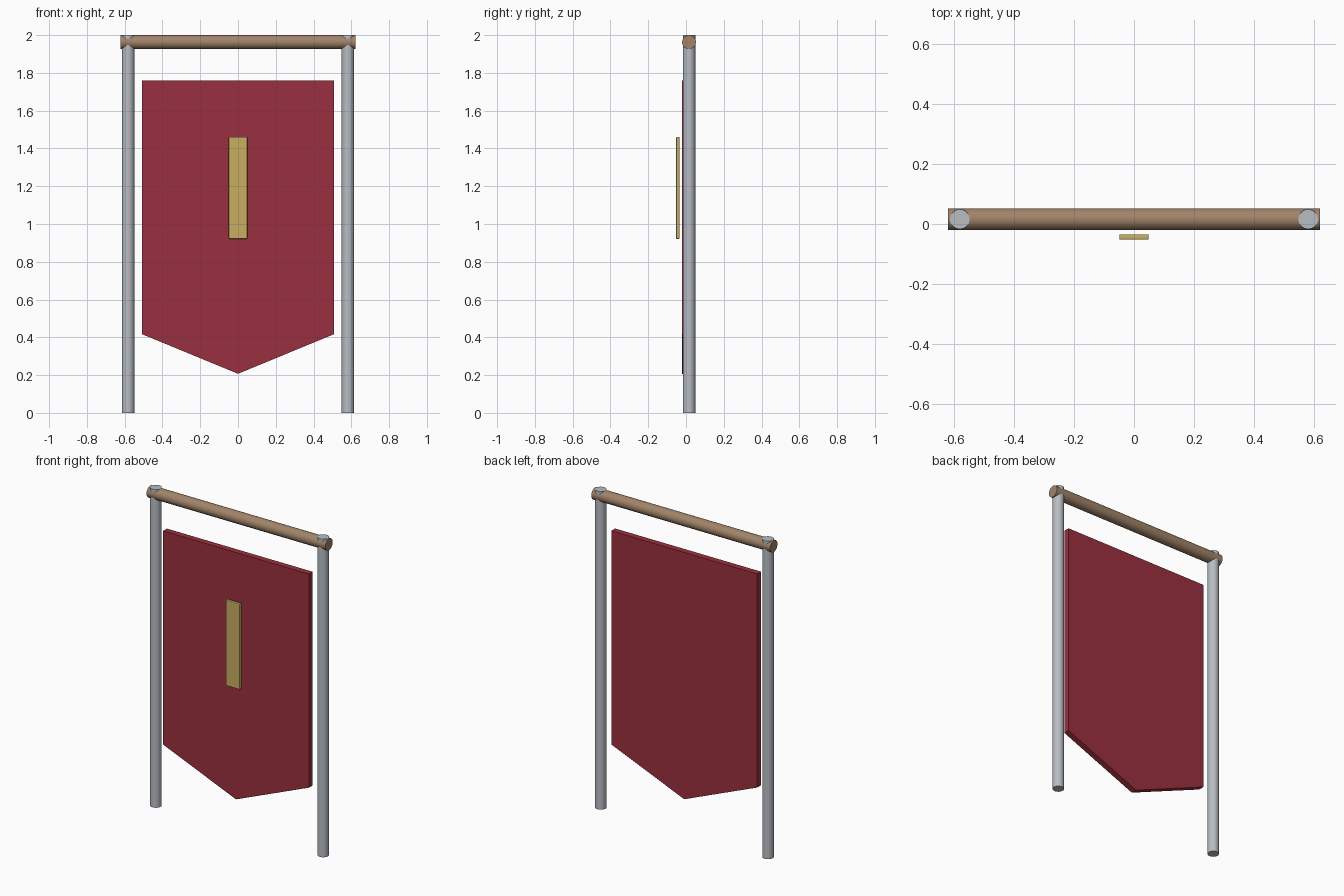
import bpy, bmesh
from math import pi, radians

if "Cube" in bpy.data.objects:
    bpy.data.objects.remove(bpy.data.objects["Cube"])

FRAME_Y = 0.016


def paint(obj, name, color):
    mat = bpy.data.materials.get(name) or bpy.data.materials.new(name)
    mat.diffuse_color = (*color, 1)
    mat.use_nodes = True
    mat.node_tree.nodes["Principled BSDF"].inputs["Base Color"].default_value = mat.diffuse_color
    obj.data.materials.append(mat)


def rod(name, radius, length, location, rotation=(0, 0, 0)):
    bpy.ops.mesh.primitive_cylinder_add(vertices=32, radius=radius, depth=length,
                                        location=location, rotation=rotation)
    obj = bpy.context.object
    obj.name = name
    bpy.ops.object.shade_smooth_by_angle(angle=radians(30))
    return obj


# Upright posts
for side, label in ((-1, "left"), (1, "right")):
    post = rod(f"{label}_post", 0.033, 2.0, (side * 0.582, FRAME_Y, 1.0))
    paint(post, "metal", (0.48, 0.51, 0.55))

# Wooden crossbar
bar = rod("crossbar", 0.0365, 1.244, (0, FRAME_Y, 1.963), (0, pi / 2, 0))
paint(bar, "wood", (0.36, 0.23, 0.14))

# Pointed cloth banner, extruded from its outline
outline = [(-0.507, 1.759), (-0.507, 0.416), (0, 0.207), (0.507, 0.416), (0.507, 1.759)]
bm = bmesh.new()
face = bm.faces.new([bm.verts.new((x, -0.02, z)) for x, z in outline])
ext = bmesh.ops.extrude_face_region(bm, geom=[face])
bmesh.ops.translate(bm, vec=(0, 0.038, 0),
                    verts=[v for v in ext["geom"] if isinstance(v, bmesh.types.BMVert)])
bmesh.ops.recalc_face_normals(bm, faces=bm.faces)
mesh = bpy.data.meshes.new("banner_cloth")
bm.to_mesh(mesh)
bm.free()
banner = bpy.data.objects.new("banner_cloth", mesh)
bpy.context.collection.objects.link(banner)
paint(banner, "red_cloth", (0.33, 0.03, 0.05))

# Gold stripe floating just in front of the cloth
bpy.ops.mesh.primitive_cube_add(size=1, location=(0, -0.0435, 1.191))
stripe = bpy.context.object
stripe.name = "gold_stripe"
stripe.scale = (0.098, 0.018, 0.54)
bpy.ops.object.transform_apply(location=False, rotation=False, scale=True)
bevel = stripe.modifiers.new("soft_edges", 'BEVEL')
bevel.width = 0.004
bevel.segments = 2
paint(stripe, "gold", (0.58, 0.42, 0.12))
